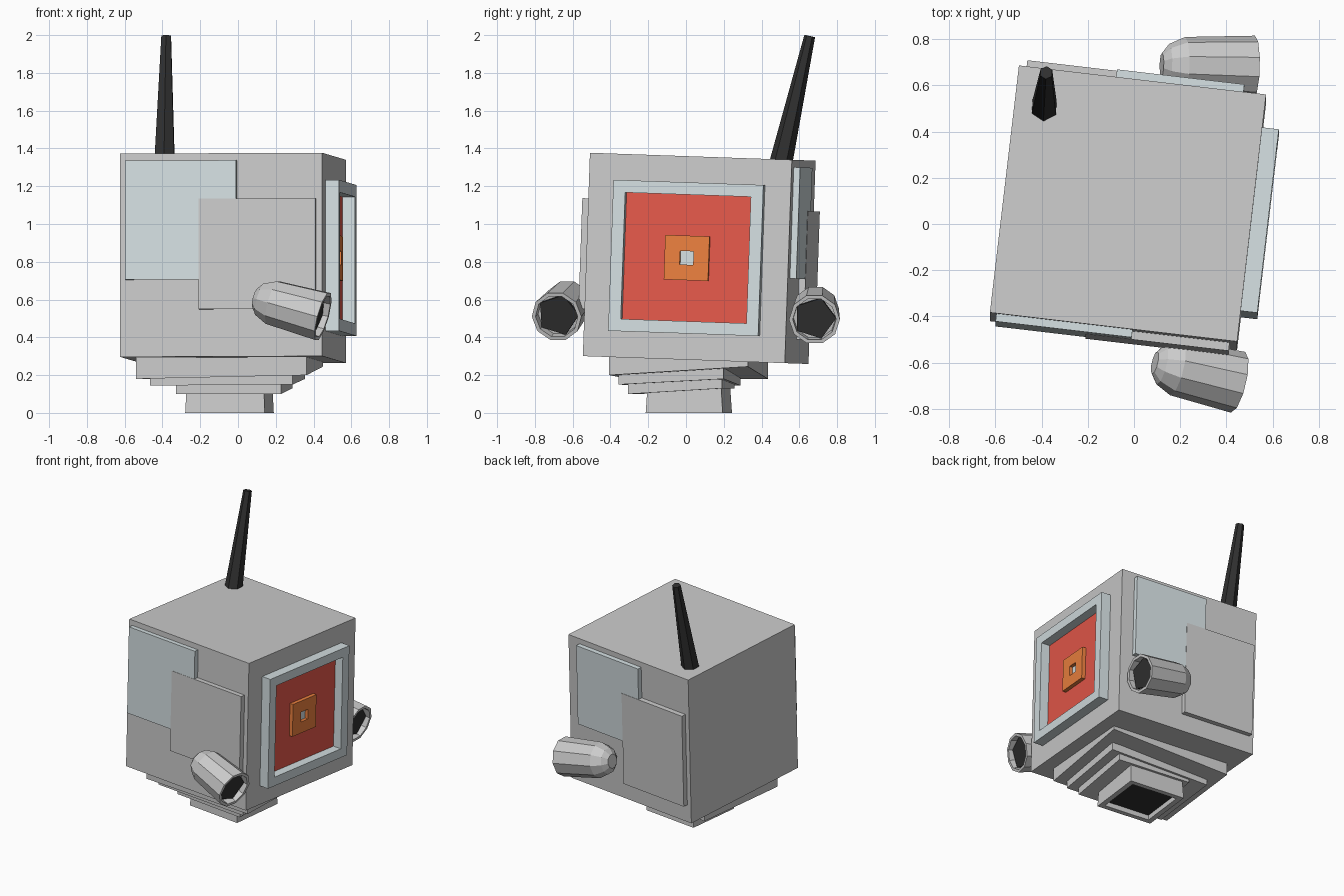
import bpy, bmesh
from math import radians, sin, cos, pi
from mathutils import Matrix, Vector

if "Cube" in bpy.data.objects:
    bpy.data.objects.remove(bpy.data.objects["Cube"])

def material(name, rgb):
    m = bpy.data.materials.new(name)
    m.diffuse_color = (*rgb, 1)
    m.use_nodes = True
    m.node_tree.nodes["Principled BSDF"].inputs["Base Color"].default_value = m.diffuse_color
    return m

PALE = material("pale_blue", (0.66, 0.74, 0.76))
RED = material("red", (0.8, 0.1, 0.07))
ORANGE = material("orange", (0.85, 0.22, 0.05))
BLACK = material("black", (0.03, 0.03, 0.03))

# Body frame: slightly yawed and pitched
BODY = (Matrix.Translation((-0.026, 0.07, 0.818)) @ Matrix.Rotation(radians(-2), 4, 'X')
        @ Matrix.Rotation(radians(-6.7), 4, 'Z'))
H = 0.5385

def make(name, verts, faces, mat=None, matrix=None):
    me = bpy.data.meshes.new(name)
    me.from_pydata([tuple(v) for v in verts], [], faces)
    if matrix:
        me.transform(matrix)
    bm = bmesh.new()
    bm.from_mesh(me)
    bmesh.ops.recalc_face_normals(bm, faces=bm.faces)
    bm.to_mesh(me)
    bm.free()
    if mat:
        me.materials.append(mat)
    ob = bpy.data.objects.new(name, me)
    bpy.context.collection.objects.link(ob)
    return ob

def loft(name, rings, mat=None, matrix=None, closed=False):
    """Skin equal-sized rings; cap the ends, or join last to first."""
    n, k = len(rings[0]), len(rings)
    verts = [v for r in rings for v in r]
    faces = [(a * n + i, a * n + (i + 1) % n, b * n + (i + 1) % n, b * n + i)
             for a in range(k if closed else k - 1)
             for b in [(a + 1) % k] for i in range(n)]
    if not closed:
        faces += [tuple(range(n)), tuple(range((k - 1) * n, k * n))]
    return make(name, verts, faces, mat, matrix)

def box(name, lo, hi, mat=None, matrix=BODY):
    ring = lambda z: [(lo[0], lo[1], z), (hi[0], lo[1], z), (hi[0], hi[1], z), (lo[0], hi[1], z)]
    return loft(name, [ring(lo[2]), ring(hi[2])], mat, matrix)

def square(x, h):
    return [(x, -h, -h), (x, h, -h), (x, h, h), (x, -h, h)]

def ring_frame(name, x0, x1, outer, inner, mat):
    loft(name, [square(x0, outer), square(x1, outer), square(x1, inner), square(x0, inner)],
         mat, BODY, closed=True)

def polygon(n, r, z, turn=0):
    return [(r * cos(turn + 2 * pi * i / n), r * sin(turn + 2 * pi * i / n), z) for i in range(n)]

def along(p, q):
    d = Vector(q) - Vector(p)
    return Matrix.Translation(p) @ d.to_track_quat('Z', 'Y').to_matrix().to_4x4(), d.length

# Cube body
box("body", (-H, -H, -H), (H, H, H))

# Front and back armour panels
T = H + 0.034
box("front_pale_panel", (-0.51, -T, -0.13), (0.083, -H + 0.02, 0.50), PALE)
box("front_grey_panel", (-0.118, -T - 0.002, -0.288), (0.506, -H + 0.02, 0.297))
box("back_pale_panel", (-0.115, H - 0.02, -0.09), (0.44, T, 0.50), PALE)
box("back_grey_panel", (-0.506, H - 0.02, -0.41), (0.036, T + 0.002, 0.27))

# Eye on the right side: frame, red plate, orange ring, pale centre
ring_frame("eye_frame", H - 0.02, H + 0.072, 0.40, 0.335, PALE)
box("eye_plate", (H - 0.02, -0.336, -0.336), (H + 0.006, 0.336, 0.336), RED)
ring_frame("eye_ring", H, H + 0.034, 0.118, 0.036, ORANGE)
box("eye_centre", (H, -0.037, -0.037), (H + 0.009, 0.037, 0.037), PALE)

# Stepped underside: centre, half sizes, top z, bottom z of FL, FR, BR, BL corners
YAW = Matrix.Rotation(radians(-6.7), 4, 'Z')
tiers = [
    ((-0.045, 0.013), (0.455, 0.37), 0.33, (0.18, 0.20, 0.245, 0.18)),
    ((-0.055, -0.035), (0.38, 0.28), 0.28, (0.145, 0.15, 0.18, 0.145)),
    ((-0.02, -0.025), (0.28, 0.25), 0.24, (0.10, 0.10, 0.13, 0.13)),
]
for i, (c, h, top, low) in enumerate(tiers):
    corners = [(-h[0], -h[1]), (h[0], -h[1]), (h[0], h[1]), (-h[0], h[1])]
    loft(f"underside_step_{i + 1}",
         [[(x, y, top) for x, y in corners], [(x, y, z) for (x, y), z in zip(corners, low)]],
         None, Matrix.Translation((*c, 0)) @ YAW)

# Square nozzle with dark recess
def rect(hx, hy, z):
    return [(-hx, -hy, z), (hx, -hy, z), (hx, hy, z), (-hx, hy, z)]

NOZ = Matrix.Translation((-0.045, 0.015, 0)) @ YAW
loft("nozzle", [rect(0.205, 0.195, 0.16), rect(0.212, 0.205, 0), rect(0.175, 0.17, 0),
                rect(0.17, 0.165, 0.16)], None, NOZ, closed=True)
make("nozzle_opening", rect(0.176, 0.171, 0.035), [(0, 1, 2, 3)], BLACK, NOZ)

# Antenna
m, length = along((-0.389, 0.497, 1.3), (-0.38, 0.655, 1.995))
loft("antenna", [polygon(6, 0.062, 0, pi / 6), polygon(6, 0.029, length, pi / 6)], BLACK, m)

# Side thrusters: domed tail, open mouth with five-sided black hole
for side, tail, mouth in (("front", (0.09, -0.60, 0.61), (0.45, -0.685, 0.51)),
                          ("back", (0.12, 0.69, 0.57), (0.52, 0.68, 0.495))):
    m, length = along(tail, mouth)
    profile = [(0.05, 0), (0.09, 0.03), (0.122, 0.10), (0.135, length), (0.115, length),
               (0.112, length - 0.05)]
    loft(f"{side}_thruster", [polygon(10, r, z) for r, z in profile], None, m)
    loft(f"{side}_thruster_hole", [polygon(5, 0.114, length - 0.08), polygon(5, 0.114, length - 0.03)],
         BLACK, m)
